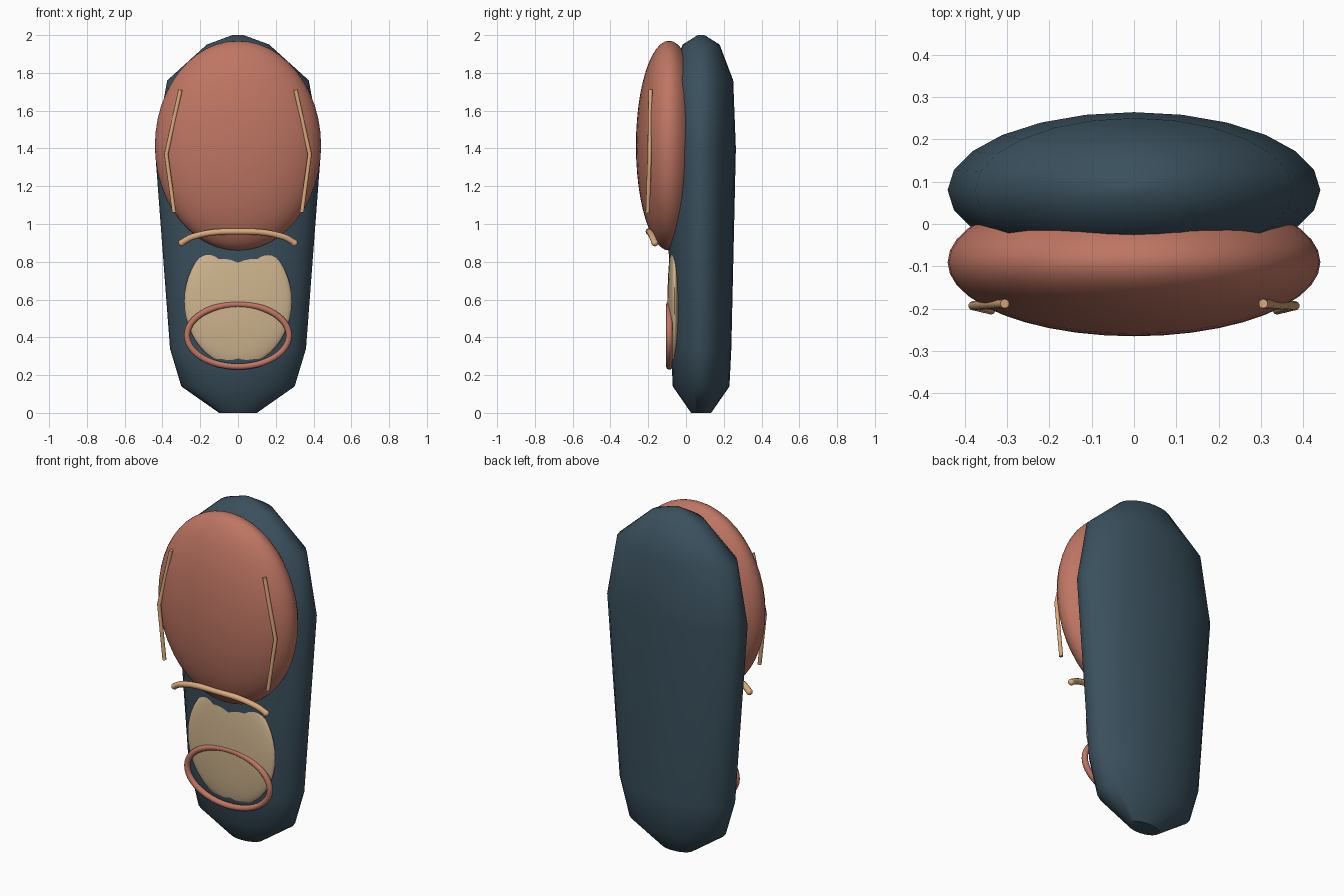
import bpy, bmesh
from math import sin, cos, pi, radians

if "Cube" in bpy.data.objects:
    bpy.data.objects.remove(bpy.data.objects["Cube"])


def material(name, rgb):
    m = bpy.data.materials.new(name)
    m.diffuse_color = (*rgb, 1)
    m.use_nodes = True
    m.node_tree.nodes["Principled BSDF"].inputs["Base Color"].default_value = m.diffuse_color
    return m


NAVY = material("navy", (0.042, 0.08, 0.11))
CORAL = material("coral", (0.52, 0.18, 0.125))
CREAM = material("cream", (0.62, 0.46, 0.27))
TAN = material("tan", (0.70, 0.40, 0.20))


def finish(name, bm, mat, angle=40):
    bmesh.ops.recalc_face_normals(bm, faces=bm.faces)
    me = bpy.data.meshes.new(name)
    bm.to_mesh(me)
    bm.free()
    me.materials.append(mat)
    ob = bpy.data.objects.new(name, me)
    bpy.context.collection.objects.link(ob)
    bpy.ops.object.select_all(action='DESELECT')
    ob.select_set(True)
    bpy.context.view_layer.objects.active = ob
    bpy.ops.object.shade_smooth_by_angle(angle=radians(angle))
    return ob


def loft(name, rings, y, mat, sides=24):
    # rings: (z, half width, half depth)
    bm = bmesh.new()
    loops = [[bm.verts.new((a * cos(2 * pi * i / sides), y + b * sin(2 * pi * i / sides), z))
              for i in range(sides)] for z, a, b in rings]
    for lo, hi in zip(loops, loops[1:]):
        for i in range(sides):
            j = (i + 1) % sides
            bm.faces.new((lo[i], lo[j], hi[j], hi[i]))
    bm.faces.new(loops[0][::-1])
    bm.faces.new(loops[-1])
    return finish(name, bm, mat)


def ellipsoid(name, centre, radii, mat):
    bm = bmesh.new()
    bmesh.ops.create_uvsphere(bm, u_segments=40, v_segments=24, radius=1)
    bmesh.ops.scale(bm, vec=radii, verts=bm.verts)
    bmesh.ops.translate(bm, vec=centre, verts=bm.verts)
    return finish(name, bm, mat, 60)


def tube(name, points, radius, mat, closed=False, kind='POLY'):
    cu = bpy.data.curves.new(name, 'CURVE')
    cu.dimensions = '3D'
    cu.bevel_depth = radius
    cu.bevel_resolution = 3
    cu.use_fill_caps = True
    sp = cu.splines.new(kind)
    if kind == 'BEZIER':
        sp.bezier_points.add(len(points) - 1)
        for bp, p in zip(sp.bezier_points, points):
            bp.co = p
            bp.handle_left_type = bp.handle_right_type = 'AUTO'
    else:
        sp.points.add(len(points) - 1)
        for pt, p in zip(sp.points, points):
            pt.co = (*p, 1)
    sp.use_cyclic_u = closed
    cu.materials.append(mat)
    ob = bpy.data.objects.new(name, cu)
    bpy.context.collection.objects.link(ob)
    return ob


# Main upright body
loft("body", [(0, 0.10, 0.053), (0.14, 0.30, 0.15), (0.34, 0.36, 0.16),
              (1.40, 0.44, 0.184), (1.76, 0.375, 0.17),
              (1.95, 0.165, 0.098), (2.0, 0.03, 0.018)], 0.08, NAVY)

# Large front shell and lower panel
ellipsoid("front_shell", (0, -0.09, 1.415), (0.44, 0.175, 0.555), CORAL)
ellipsoid("lower_panel", (0, -0.06, 0.59), (0.285, 0.038, 0.34), CREAM)

# Oval rim of the lower pocket
tube("pocket_rim", [(0.27 * cos(2 * pi * i / 48), -0.088, 0.41 + 0.165 * sin(2 * pi * i / 48))
                    for i in range(48)], 0.017, CORAL, closed=True)

# Curved bar under the shell
tube("curved_bar", [(-0.30, -0.165, 0.90), (-0.24, -0.178, 0.932), (0, -0.197, 0.96),
                    (0.24, -0.178, 0.932), (0.30, -0.165, 0.90)], 0.017, TAN, kind='BEZIER')
for s in (-1, 1):
    ellipsoid("bar_end", (s * 0.298, -0.165, 0.90), (0.018, 0.018, 0.018), TAN)

# Bent side trims
for s, side in ((-1, "left"), (1, "right")):
    tube(side + "_trim", [(s * 0.305, -0.188, 1.71), (s * 0.38, -0.193, 1.37),
                          (s * 0.338, -0.203, 1.06)], 0.011, TAN)
